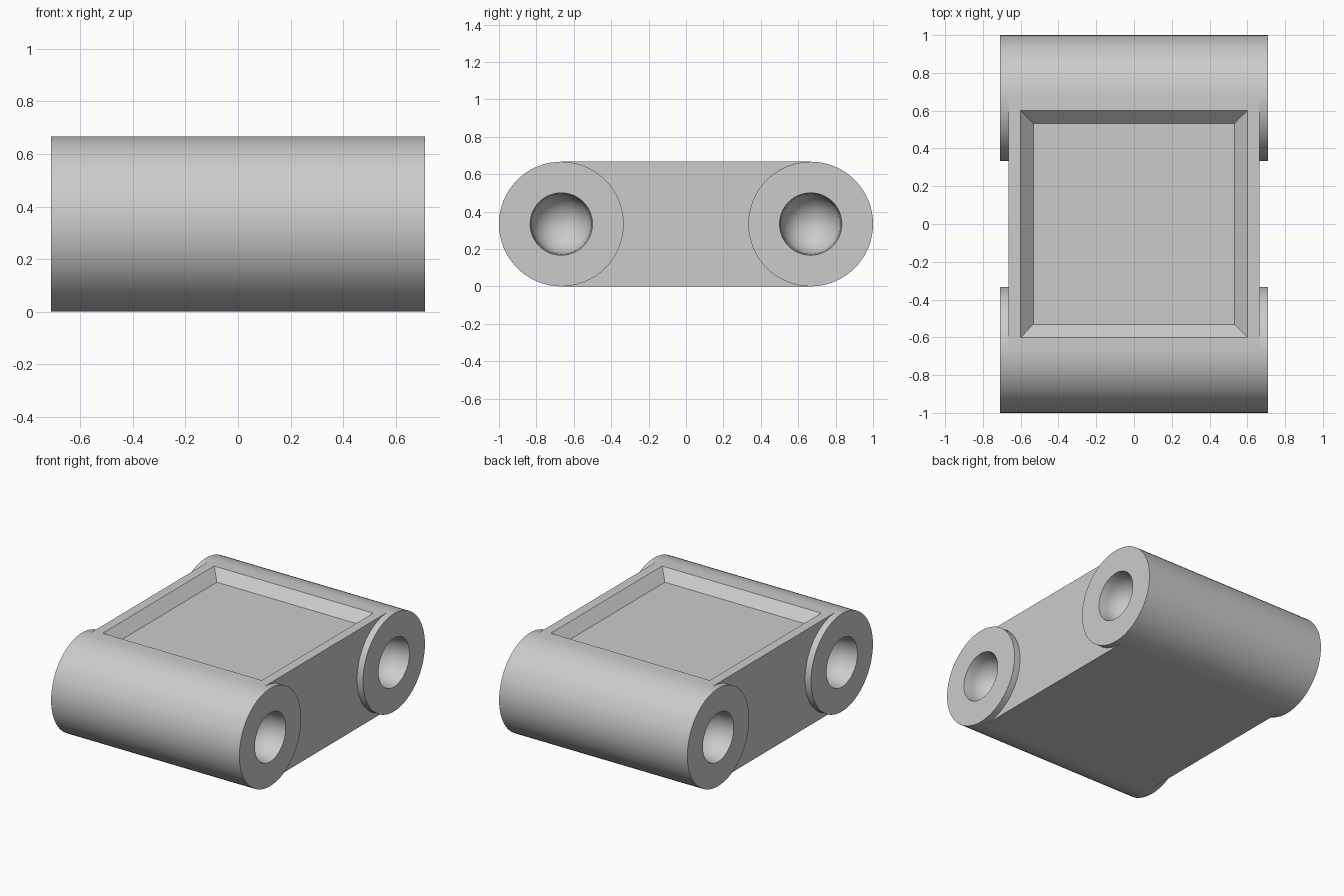
import bpy
import bmesh
from math import sin, cos, pi, radians

cube = bpy.data.objects.get("Cube")
if cube:
    bpy.data.objects.remove(cube, do_unlink=True)

R = 1 / 3          # barrel radius, also half the height
AXIS = 2 / 3       # distance of each barrel axis from the centre
SIDE = 0.665       # half width of the middle block
END = 0.71         # half width of the barrels
BORE = 1 / 6       # radius of the bore mouth
BALL = 0.16        # radius of the round bore bottom
RIM, FLOOR = 0.6, 0.533   # half sizes of the pocket
DEPTH = 0.067
SEG, DOME = 64, 12

grey = bpy.data.materials.new("light_grey")
grey.use_nodes = True
colour = (0.6, 0.6, 0.6, 1)
grey.diffuse_color = colour
grey.node_tree.nodes["Principled BSDF"].inputs["Base Color"].default_value = colour

bm = bmesh.new()


def face(points):
    return bm.faces.new([bm.verts.new(p) for p in points])


def on_barrel(x, r, side, a):
    # angle 0 is the top; the first half turn faces the centre
    return (x, side * (AXIS - r * sin(a)), R + r * cos(a))


# Half profile of a barrel (x, radius), from the bore bottom out to the block
half = [(SIDE - BALL * cos(pi / 2 * i / DOME), BALL * sin(pi / 2 * i / DOME))
        for i in range(DOME + 1)]
half += [(END, BORE), (END, R), (SIDE, R)]
profile = half + [(-x, r) for x, r in reversed(half)]
angles = [2 * pi * i / SEG for i in range(SEG + 1)]

# Two barrels, left open where the block joins them
for side in (-1, 1):
    for j, ((x0, r0), (x1, r1)) in enumerate(zip(profile, profile[1:])):
        for i in range(SEG):
            if j == len(half) - 1 and i < SEG // 2:
                continue
            a, b = angles[i], angles[i + 1]
            quad = [on_barrel(x0, r0, side, a), on_barrel(x1, r1, side, a),
                    on_barrel(x1, r1, side, b), on_barrel(x0, r0, side, b)]
            if r0 < 1e-6:
                quad = quad[:3]
            elif r1 < 1e-6:
                quad = [quad[0], quad[1], quad[3]]
            face(quad)

# Side walls of the block, hollowed around both barrels
inner = angles[:SEG // 2 + 1]
for x in (-SIDE, SIDE):
    face([on_barrel(x, R, 1, a) for a in inner]
         + [on_barrel(x, R, -1, a) for a in reversed(inner)])


def rectangle(hx, hy, z):
    return [(-hx, -hy, z), (hx, -hy, z), (hx, hy, z), (-hx, hy, z)]


# Underside, top frame, sloped pocket walls and pocket floor
face(rectangle(SIDE, AXIS, 0))
rings = [rectangle(SIDE, AXIS, 2 * R), rectangle(RIM, RIM, 2 * R),
         rectangle(FLOOR, FLOOR, 2 * R - DEPTH)]
for outer, inside in zip(rings, rings[1:]):
    for i in range(4):
        k = (i + 1) % 4
        face([outer[i], outer[k], inside[k], inside[i]])
face(rings[-1])

bmesh.ops.remove_doubles(bm, verts=bm.verts, dist=1e-4)
bmesh.ops.recalc_face_normals(bm, faces=bm.faces)

mesh = bpy.data.meshes.new("link_block")
bm.to_mesh(mesh)
bm.free()
mesh.materials.append(grey)
link = bpy.data.objects.new("link_block", mesh)
bpy.context.collection.objects.link(link)

bpy.ops.object.select_all(action='DESELECT')
link.select_set(True)
bpy.context.view_layer.objects.active = link
bpy.ops.object.shade_smooth_by_angle(angle=radians(30))
